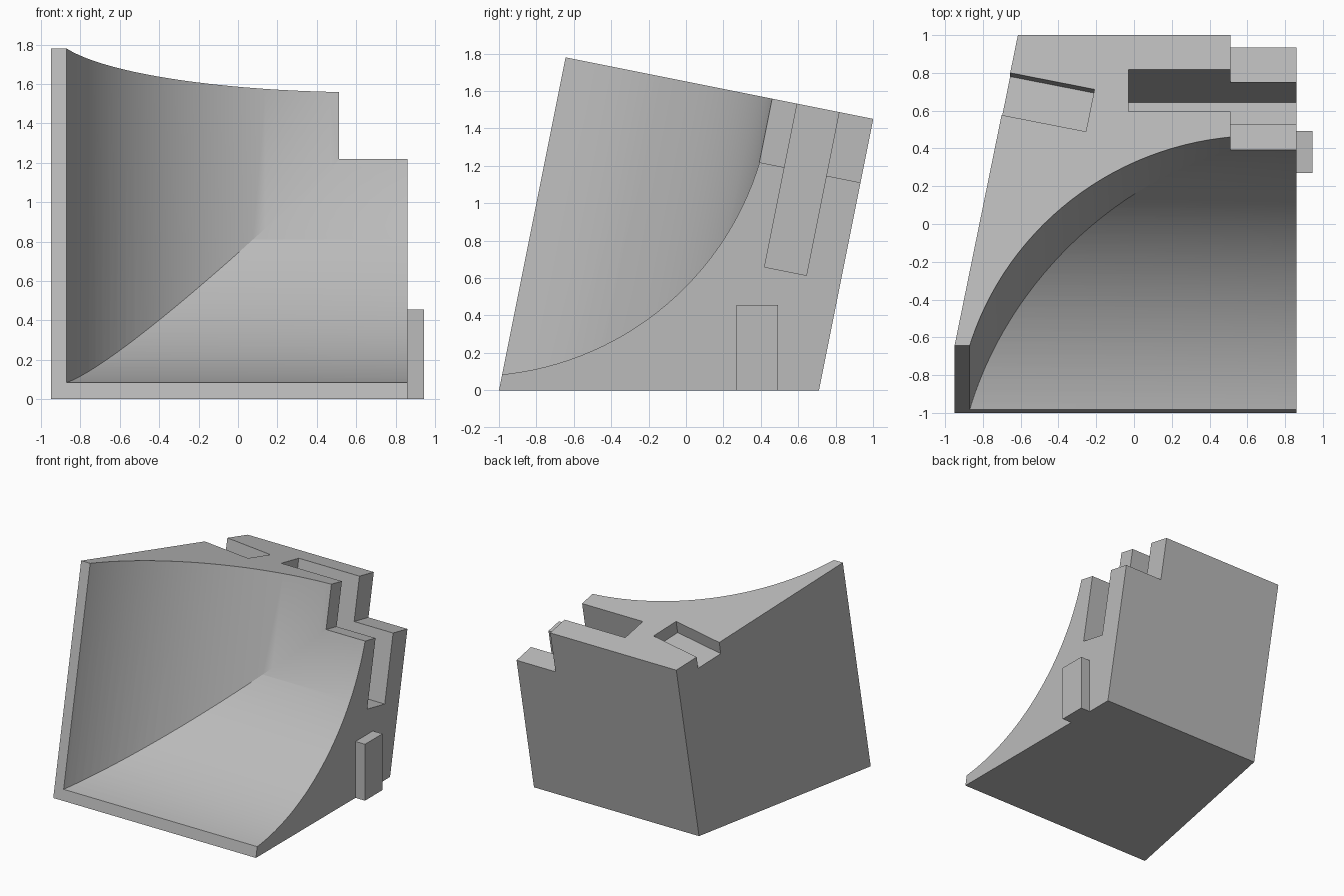
import bpy, bmesh, math
from mathutils import Vector

if "Cube" in bpy.data.objects:
    bpy.data.objects.remove(bpy.data.objects["Cube"], do_unlink=True)

grey = bpy.data.materials.new("light grey")
grey.use_nodes = True
COLOUR = (0.5, 0.5, 0.5, 1)
grey.diffuse_color = COLOUR
grey.node_tree.nodes["Principled BSDF"].inputs["Base Color"].default_value = COLOUR

# The block leans back: across = x, depth and rise are tilted axes
SLOPE = 0.2
C, S = math.cos(math.atan(SLOPE)), math.sin(math.atan(SLOPE))
DEPTH, RISE, LEFT, RIGHT = 1.678, 1.815, -0.95, 0.86


def tilted(across, depth, rise):
    return Vector((across, -1 + depth * C + rise * S, rise * C - depth * S))


def prism(name, low, high):
    """Solid between two matching loops of points."""
    bm = bmesh.new()
    a = [bm.verts.new(p) for p in low]
    b = [bm.verts.new(p) for p in high]
    bm.faces.new(a)
    bm.faces.new(b)
    for i in range(len(a)):
        j = (i + 1) % len(a)
        bm.faces.new((a[i], a[j], b[j], b[i]))
    bmesh.ops.recalc_face_normals(bm, faces=bm.faces)
    mesh = bpy.data.meshes.new(name)
    bm.to_mesh(mesh)
    bm.free()
    mesh.materials.append(grey)
    obj = bpy.data.objects.new(name, mesh)
    bpy.context.collection.objects.link(obj)
    return obj


def tilted_box(name, x, d, r):
    loop = [(x[0], d[0]), (x[1], d[0]), (x[1], d[1]), (x[0], d[1])]
    return prism(name, *[[tilted(p, q, h) for p, q in loop] for h in r])


def boolean(target, cutter, operation):
    cutter.hide_render = True
    mod = target.modifiers.new("cut", "BOOLEAN")
    mod.operation, mod.solver, mod.object = operation, "EXACT", cutter
    bpy.context.view_layer.objects.active = target
    bpy.ops.object.modifier_apply(modifier=mod.name)
    bpy.data.objects.remove(cutter, do_unlink=True)


# Block with a slanted left side and a level underside
plan = [(LEFT, 0), (RIGHT, 0), (RIGHT, DEPTH), (LEFT + SLOPE * DEPTH, DEPTH)]
block = prism("block",
              [tilted(x, d, SLOPE * d) for x, d in plan],
              [tilted(x, d, RISE) for x, d in plan])


# Hollow: the same arc swept upward and swept sideways, then intersected
def arc(offset, lift):
    radius, start, steps = 1.607, 0.234, 32
    pts = []
    for i in range(steps + 1):
        t = start + (math.pi / 2 - start) * i / steps
        pts.append((0.666 + offset - radius * math.cos(t),
                    radius * math.sin(t) - 0.473 + lift))
    return pts + [(2.5, pts[-1][1]), (2.5, pts[0][1])]


wall, floor = arc(0, 0), arc(0.956, 0.0006)
hollow = prism("hollow_cutter", [tilted(p, d, -0.3) for p, d in wall],
               [tilted(p, d, 2.2) for p, d in wall])
sweep = prism("floor_cutter", [tilted(-1.2, d, p) for p, d in floor],
              [tilted(1.6, d, p) for p, d in floor])
boolean(hollow, sweep, "INTERSECT")
boolean(block, hollow, "DIFFERENCE")

# Corner notch and deep slot
boolean(block, tilted_box("notch_cutter", (0.512, 1.5), (-1, 3), (1.468, 2.5)), "DIFFERENCE")
boolean(block, tilted_box("slot_cutter", (-0.03, 1.4), (1.263, 1.491), (0.925, 2.4)), "DIFFERENCE")


# Shallow pocket in the top, square to the slanted side
def pocket_point(along, inward, rise):
    return tilted(LEFT + along * S + inward * C, along * C - inward * S, rise)


corners = [(1.27, -0.2), (1.27, 0.455), (1.502, 0.455), (1.502, -0.2)]
pocket = prism("pocket_cutter", *[[pocket_point(a, i, h) for a, i in corners]
                                  for h in (RISE - 0.1, RISE + 0.2)])
boolean(block, pocket, "DIFFERENCE")

# Tab on the right side
outline = [(RIGHT - 0.02, 0.27), (0.945, 0.27), (0.945, 0.493), (RIGHT - 0.02, 0.493)]
tab = prism("side_tab", *[[(x, y, z) for x, y in outline] for z in (0, 0.455)])
boolean(block, tab, "UNION")

bpy.ops.object.select_all(action="DESELECT")
block.select_set(True)
bpy.context.view_layer.objects.active = block
bpy.ops.object.shade_smooth_by_angle(angle=math.radians(30))
